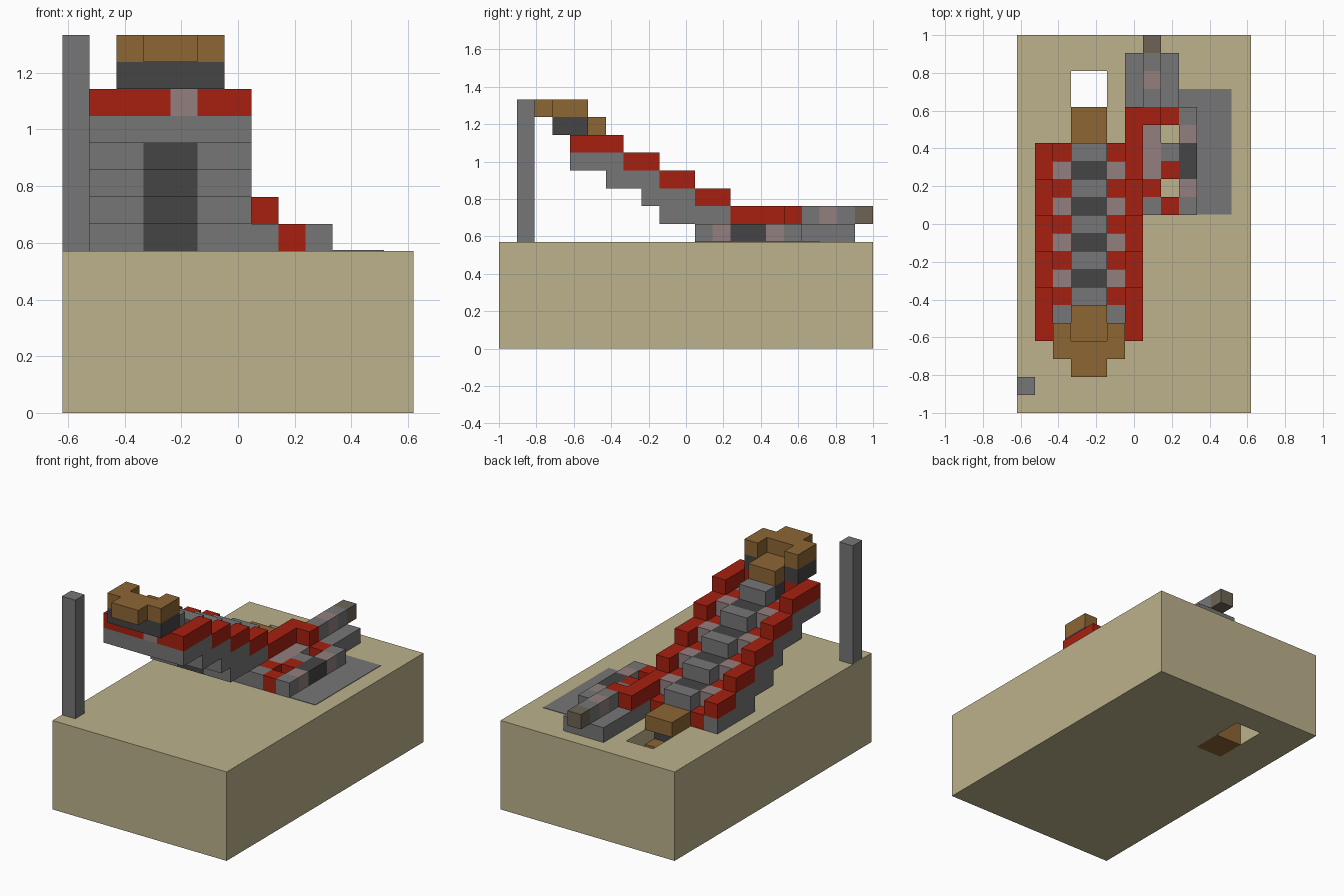
import bpy, bmesh

if "Cube" in bpy.data.objects:
    bpy.data.objects.remove(bpy.data.objects["Cube"])

U = 2 / 21            # edge of one cube
NX, NY = 13, 21       # footprint in cubes

COLOURS = {
    "sand": (0.503, 0.445, 0.262),
    "red": (0.381, 0.0144, 0.005),
    "grey": (0.181, 0.181, 0.181),
    "charcoal": (0.058, 0.058, 0.058),
    "pinkish grey": (0.288, 0.209, 0.209),
    "brown": (0.262, 0.133, 0.034),
    "brownish grey": (0.155, 0.127, 0.089),
}
MATS = {}
for cname, rgb in COLOURS.items():
    MATS[cname] = bpy.data.materials.new(cname)
    MATS[cname].diffuse_color = (*rgb, 1)

cells = {}            # cube position -> (part, colour)


def fill(part, colour, x, y, z):
    """Fill a block of cubes; each range is (start, end)."""
    for i in range(*x):
        for j in range(*y):
            for k in range(*z):
                if colour is None:
                    cells.pop((i, j, k), None)
                else:
                    cells[i, j, k] = (part, colour)


# base with a shaft through it
fill("base", "sand", (0, 13), (0, 21), (0, 6))
fill("base", None, (3, 5), (15, 19), (0, 6))

# corner post
fill("post", "grey", (0, 1), (1, 2), (6, 14))

# sloping body: overlapping layers with a dark centre
for s, start in enumerate((11, 9, 8, 6, 4)):
    z, end = 6 + s, 15 - 2 * s
    fill("body", "grey", (1, 7), (start, end), (z, z + 1))
    fill("body", "charcoal", (3, 5), (5 if s == 4 else start, end), (z, z + 1))

# stepped side rails, inner trim and centre ridges
for s in range(5):
    z, j = 7 + s, 13 - 2 * s
    for outer, inner in ((1, 2), (6, 5)):
        fill("side_rails", "red", (outer, outer + 1), (j, j + 2), (z, z + 1))
        fill("inner_trim", "red", (inner, inner + 1), (j + 1, j + 2), (z - 1, z))
        if s < 4:
            fill("inner_trim", "pinkish grey", (inner, inner + 1), (j, j + 1), (z, z + 1))
    fill("ridges", "grey", (3, 5), (j + 1, j + 2), (z, z + 1))
    fill("ridges", "charcoal", (3, 5), (j, j + 1), (z, z + 1))

# front collar
fill("collar", "red", (1, 7), (4, 5), (11, 12))
fill("collar", "pinkish grey", (4, 5), (4, 5), (11, 12))

# top end piece
fill("top_cap", "charcoal", (2, 6), (3, 5), (12, 13))
fill("top_cap", "brown", (3, 5), (4, 6), (12, 13))
fill("top_cap", "brown", (3, 5), (2, 4), (13, 14))
for x in (2, 5):
    fill("top_cap", "brown", (x, x + 1), (3, 5), (13, 14))

# lower end piece reaching down the shaft
fill("lower_end", "brown", (3, 5), (15, 17), (6, 7))
fill("lower_end", "charcoal", (3, 5), (15, 16), (5, 6))
fill("lower_end", "brown", (3, 5), (15, 17), (0, 5))

# side arm along the body
fill("arm", "red", (6, 7), (13, 17), (7, 8))
fill("arm", "grey", (6, 7), (15, 17), (6, 7))
fill("arm", "grey", (7, 8), (16, 17), (6, 7))
fill("arm", "red", (7, 8), (16, 17), (7, 8))

# low ring beside the body, one colour per row (None leaves a gap)
G, R, P, D = "grey", "red", "pinkish grey", "charcoal"
for row, colours in enumerate(((G, R, G), (R, None, P), (P, R, D),
                               (P, G, D), (P, None, P), (None, R, G))):
    for col, c in enumerate(colours):
        if c:
            fill("ring", c, (7 + col, 8 + col), (11 + row, 12 + row), (6, 7))

# barrel on its bed
fill("barrel_bed", "grey", (6, 9), (17, 20), (6, 7))
fill("barrel", "grey", (7, 8), (17, 20), (7, 8))
fill("barrel", "pinkish grey", (7, 8), (18, 19), (7, 8))
fill("barrel", "brownish grey", (7, 8), (20, 21), (7, 8))

# outward direction and the four corners of each cube side
SIDES = {
    (1, 0, 0): ((1, 0, 0), (1, 1, 0), (1, 1, 1), (1, 0, 1)),
    (-1, 0, 0): ((0, 0, 0), (0, 0, 1), (0, 1, 1), (0, 1, 0)),
    (0, 1, 0): ((0, 1, 0), (0, 1, 1), (1, 1, 1), (1, 1, 0)),
    (0, -1, 0): ((0, 0, 0), (1, 0, 0), (1, 0, 1), (0, 0, 1)),
    (0, 0, 1): ((0, 0, 1), (1, 0, 1), (1, 1, 1), (0, 1, 1)),
    (0, 0, -1): ((0, 0, 0), (0, 1, 0), (1, 1, 0), (1, 0, 0)),
}


def skin(part):
    """Mesh the exposed cube sides of one part."""
    own = {p: c for p, (n, c) in cells.items() if n == part}
    used = sorted(set(own.values()))
    bm = bmesh.new()
    verts = {}
    for p, colour in own.items():
        for d, corners in SIDES.items():
            if tuple(a + b for a, b in zip(p, d)) in cells:
                continue
            face = []
            for c in corners:
                q = tuple(a + b for a, b in zip(p, c))
                if q not in verts:
                    verts[q] = bm.verts.new(((q[0] - NX / 2) * U, (q[1] - NY / 2) * U, q[2] * U))
                face.append(verts[q])
            bm.faces.new(face).material_index = used.index(colour)
    mesh = bpy.data.meshes.new(part)
    bm.to_mesh(mesh)
    bm.free()
    for c in used:
        mesh.materials.append(MATS[c])
    bpy.context.collection.objects.link(bpy.data.objects.new(part, mesh))


for part in dict.fromkeys(n for n, c in cells.values()):
    skin(part)

# thin floor plate beside the ring
x0, x1, y0, y1 = 0.238, 0.515, 0.05, 0.715
bpy.ops.mesh.primitive_cube_add(size=1, location=((x0 + x1) / 2, (y0 + y1) / 2, 6 * U + 0.001))
plate = bpy.context.object
plate.name = "floor_plate"
plate.scale = (x1 - x0, y1 - y0, 0.004)
plate.data.materials.append(MATS["grey"])

for m in bpy.data.materials:
    if m.users and not m.is_grease_pencil:
        m.use_nodes = True
        m.node_tree.nodes["Principled BSDF"].inputs["Base Color"].default_value = m.diffuse_color
